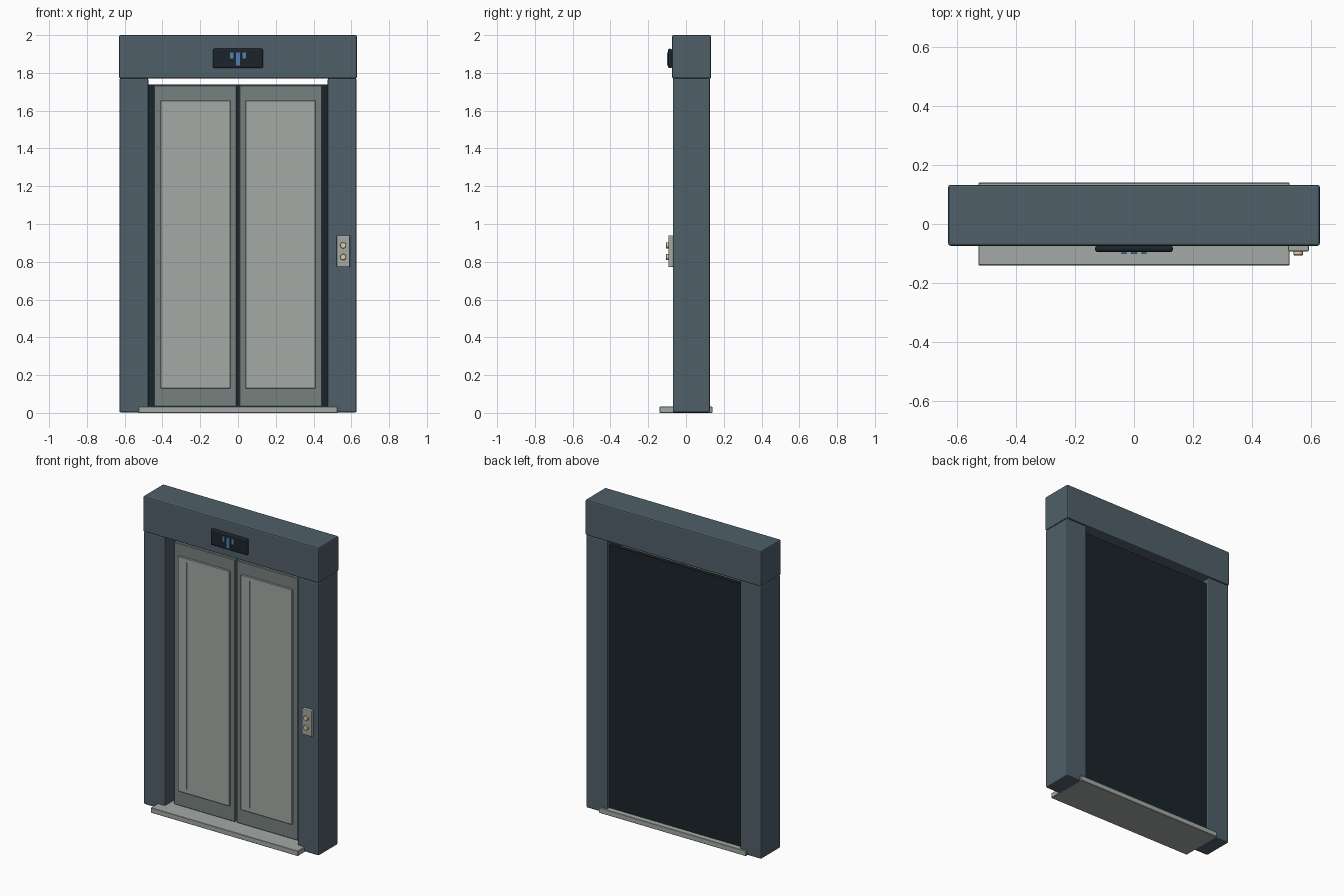
import bpy, math

if "Cube" in bpy.data.objects:
    bpy.data.objects.remove(bpy.data.objects["Cube"])


def material(name, rgb):
    m = bpy.data.materials.new(name)
    m.diffuse_color = (*rgb, 1)
    m.use_nodes = True
    m.node_tree.nodes["Principled BSDF"].inputs["Base Color"].default_value = m.diffuse_color
    return m


FRAME = material("slate_paint", (0.08, 0.116, 0.144))
DOOR = material("door_steel", (0.18, 0.22, 0.215))
PANEL = material("brushed_steel", (0.37, 0.40, 0.38))
DARK = material("dark_shaft", (0.011, 0.018, 0.024))
BLUE = material("display_blue", (0.08, 0.22, 0.45))
CREAM = material("button_cream", (0.75, 0.60, 0.36))


def finish(o, name, mat, bevel, segments):
    o.name = name
    o.data.materials.append(mat)
    if bevel:
        b = o.modifiers.new("bevel", "BEVEL")
        b.width = bevel
        b.segments = segments
    return o


def box(name, x, y, z, mat, bevel=0.0, segments=1):
    """Box from (min, max) ranges on each axis."""
    bpy.ops.mesh.primitive_cube_add(size=1, location=[sum(r) / 2 for r in (x, y, z)])
    o = bpy.context.object
    o.scale = [r[1] - r[0] for r in (x, y, z)]
    bpy.ops.object.transform_apply(location=False, rotation=False, scale=True)
    return finish(o, name, mat, bevel, segments)


def pair(s, a, b):
    """Range a..b on side s of the centre line."""
    return tuple(sorted((s * a, s * b)))


# Frame, sill and dark back panel
box("header", (-0.63, 0.63), (-0.074, 0.133), (1.77, 2.0), FRAME, 0.008, 2)
box("sill", (-0.527, 0.527), (-0.14, 0.14), (0, 0.033), PANEL, 0.002)
box("back_panel", (-0.48, 0.48), (0.08, 0.105), (0.001, 1.738), DARK)

for s, side in ((-1, "left"), (1, "right")):
    box(side + "_post", pair(s, 0.475, 0.628), (-0.07, 0.127), (0.002, 1.772), FRAME, 0.008, 2)
    # Sliding door with raised panel and thin vertical trim lines
    box(side + "_door", pair(s, 0.006, 0.445), (-0.022, 0.03), (0.033, 1.735), DOOR, 0.004)
    box(side + "_door_panel", pair(s, 0.04, 0.41), (-0.032, -0.015), (0.13, 1.655), PANEL, 0.003)
    for i, x in enumerate((0.105, 0.347)):
        box(f"{side}_trim_line_{i}", pair(s, x - 0.002, x + 0.002),
            (-0.034, -0.03), (0.16, 1.63), PANEL)

# Floor display above the doors
box("display", (-0.132, 0.132), (-0.095, -0.073), (1.825, 1.928), DARK, 0.009, 3)
box("display_bar", (-0.01, 0.01), (-0.101, -0.093), (1.84, 1.907), BLUE)
for s, side in ((-1, "left"), (1, "right")):
    box(side + "_display_mark", pair(s, 0.025, 0.042), (-0.101, -0.093), (1.875, 1.907), BLUE)

# Call plate with two round buttons
box("call_plate", (0.522, 0.593), (-0.093, -0.068), (0.772, 0.94), PANEL, 0.005, 2)
for z, name in ((0.825, "down_button"), (0.887, "up_button")):
    bpy.ops.mesh.primitive_cylinder_add(vertices=32, radius=0.016, depth=0.016,
                                        location=(0.557, -0.098, z),
                                        rotation=(math.pi / 2, 0, 0))
    finish(bpy.context.object, name, CREAM, 0.002, 1)
    bpy.ops.object.shade_smooth_by_angle()
